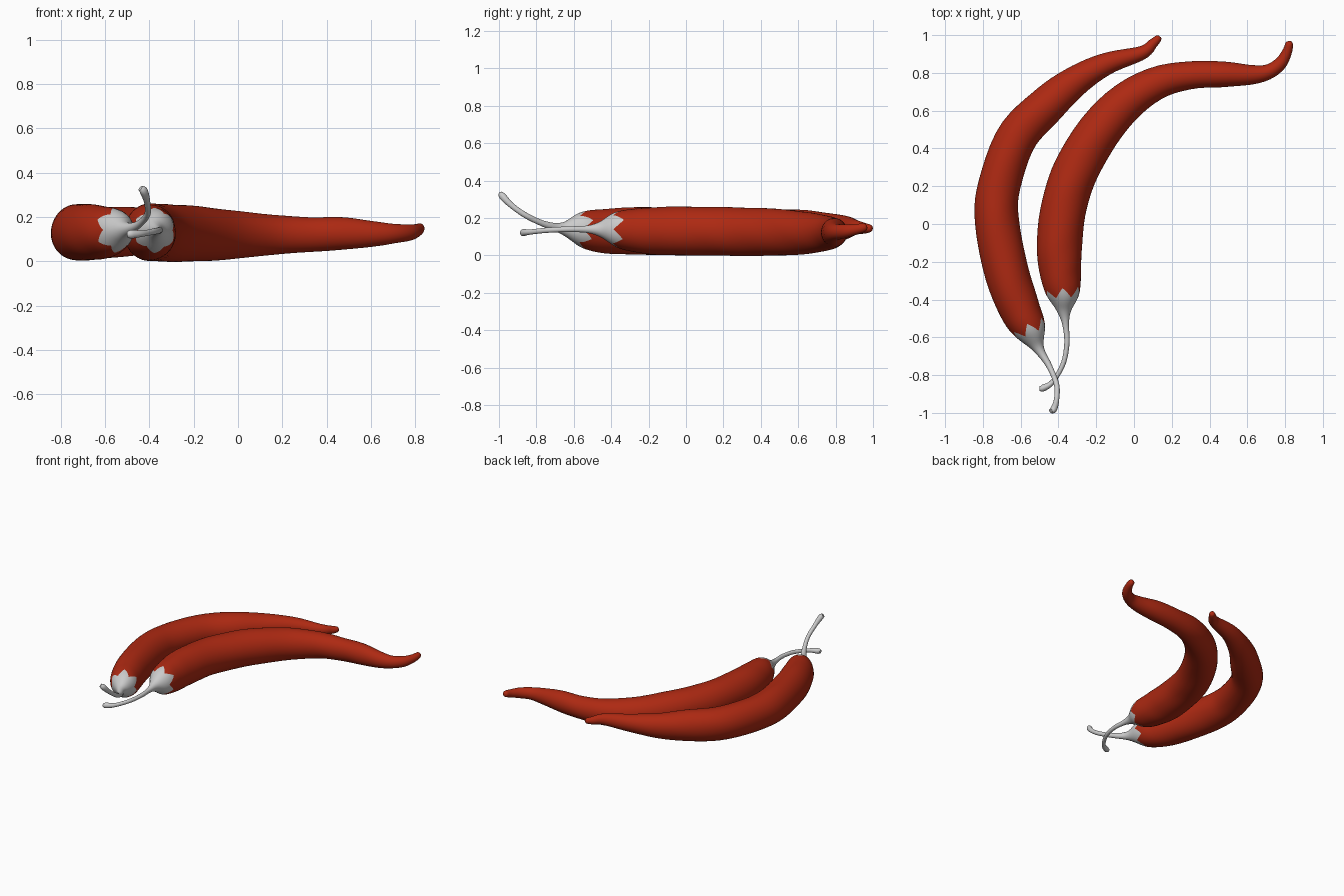
import bpy
import math
from mathutils import Vector

SIDES = 20

old = bpy.data.objects.get("Cube")
if old:
    bpy.data.objects.remove(old, do_unlink=True)


def make_material(name, colour):
    mat = bpy.data.materials.new(name)
    mat.use_nodes = True
    mat.diffuse_color = (*colour, 1)
    bsdf = mat.node_tree.nodes["Principled BSDF"]
    bsdf.inputs["Base Color"].default_value = (*colour, 1)
    bsdf.inputs["Roughness"].default_value = 0.6
    return mat


red = make_material("chilli red", (0.42, 0.022, 0.006))
grey = make_material("stem grey", (0.6, 0.6, 0.6))


def sample(path, t):
    """Smooth curve through path points; returns centre and radius at t."""
    last = len(path) - 1
    t = min(max(t, 0), last)
    i = min(int(t), last - 1)
    u = t - i
    a, b, c, d = (Vector(path[min(max(j, 0), last)]) for j in range(i - 1, i + 3))
    p = b + 0.5 * u * (c - a + u * (2 * a - 5 * b + 4 * c - d + u * (3 * (b - c) + d - a)))
    return p.xyz, p.w


def surface(path, t, angle):
    """Point on the skin, with slight natural unevenness on the fruit."""
    centre, radius = sample(path, t)
    tangent = sample(path, t + 0.05)[0] - sample(path, t - 0.05)[0]
    side = tangent.cross(Vector((0, 0, 1))).normalized()
    up = side.cross(tangent).normalized()
    if radius > 0.05:
        radius *= 1 + 0.012 * math.sin(3 * angle + 2 * t) * math.sin(2.6 * t)
    return centre + radius * (side * math.cos(angle) + up * 1.08 * math.sin(angle))


def jag(angle):
    """Triangle wave giving the calyx its pointed edge."""
    phase = (angle * 6 / math.tau) % 1
    return 0.22 * (1 - 4 * abs(phase - 0.5))


def tube(name, path, start, end, jag_start, jag_end, rings, mat):
    verts, faces = [], []
    for r in range(rings + 1):
        f = r / rings
        for s in range(SIDES * 3):
            angle = math.tau * s / (SIDES * 3)
            t0 = start + jag_start * jag(angle)
            t1 = end + jag_end * jag(angle)
            verts.append(surface(path, t0 + (t1 - t0) * f, angle))
    n = SIDES * 3
    for r in range(rings):
        for s in range(n):
            a, b = r * n + s, r * n + (s + 1) % n
            faces.append((a, a + n, b + n, b))
    # close the free end only; the jagged ends meet each other
    if not jag_start:
        faces.append(tuple(range(n)))
    if not jag_end:
        faces.append(tuple(reversed(range(rings * n, rings * n + n))))
    mesh = bpy.data.meshes.new(name)
    mesh.from_pydata(verts, [], faces)
    mesh.materials.append(mat)
    obj = bpy.data.objects.new(name, mesh)
    bpy.context.collection.objects.link(obj)
    bpy.ops.object.select_all(action="DESELECT")
    obj.select_set(True)
    bpy.context.view_layer.objects.active = obj
    # outward normals
    bpy.ops.object.mode_set(mode="EDIT")
    bpy.ops.mesh.select_all(action="SELECT")
    bpy.ops.mesh.normals_make_consistent(inside=False)
    bpy.ops.object.mode_set(mode="OBJECT")
    bpy.ops.object.shade_smooth_by_angle(angle=math.radians(50))


def chilli(label, path, edge):
    """Grey stem and calyx up to the edge point, red fruit beyond it."""
    tube(label + "_stem", path, 0, edge, 0, 1, 40, grey)
    tube(label + "_fruit", path, edge, len(path) - 1, 1, 0, 60, red)


# each point: x, y, z, radius, from stem end to fruit tip
chilli("outer_chilli", [
    (-.44, -.99, .33, .012), (-.425, -.98, .315, .018), (-.41, -.93, .265, .014),
    (-.41, -.85, .21, .014), (-.45, -.75, .165, .016), (-.505, -.66, .145, .03),
    (-.55, -.56, .14, .086), (-.605, -.45, .13, .108), (-.67, -.27, .13, .117),
    (-.725, 0, .13, .117), (-.715, .2, .13, .112), (-.62, .46, .13, .108),
    (-.455, .635, .135, .1), (-.305, .76, .14, .08), (-.14, .85, .15, .058),
    (.04, .905, .15, .037), (.1, .955, .145, .026), (.13, .985, .145, .018),
    (.137, .993, .145, .006)], 6)

chilli("inner_chilli", [
    (-.5, -.87, .12, .012), (-.48, -.868, .122, .018), (-.43, -.835, .125, .013),
    (-.375, -.74, .135, .013), (-.355, -.63, .14, .014), (-.362, -.53, .14, .018),
    (-.37, -.46, .14, .038), (-.375, -.37, .14, .088), (-.39, -.25, .132, .11),
    (-.395, -.1, .13, .12), (-.37, .1, .13, .12), (-.31, .28, .127, .12),
    (-.2, .47, .125, .116), (-.05, .64, .12, .104), (.13, .75, .12, .086),
    (.31, .788, .12, .073), (.47, .792, .125, .068), (.62, .79, .123, .052),
    (.71, .805, .125, .04), (.775, .85, .13, .034), (.81, .91, .14, .026),
    (.822, .955, .15, .02), (.824, .968, .153, .007)], 7)
